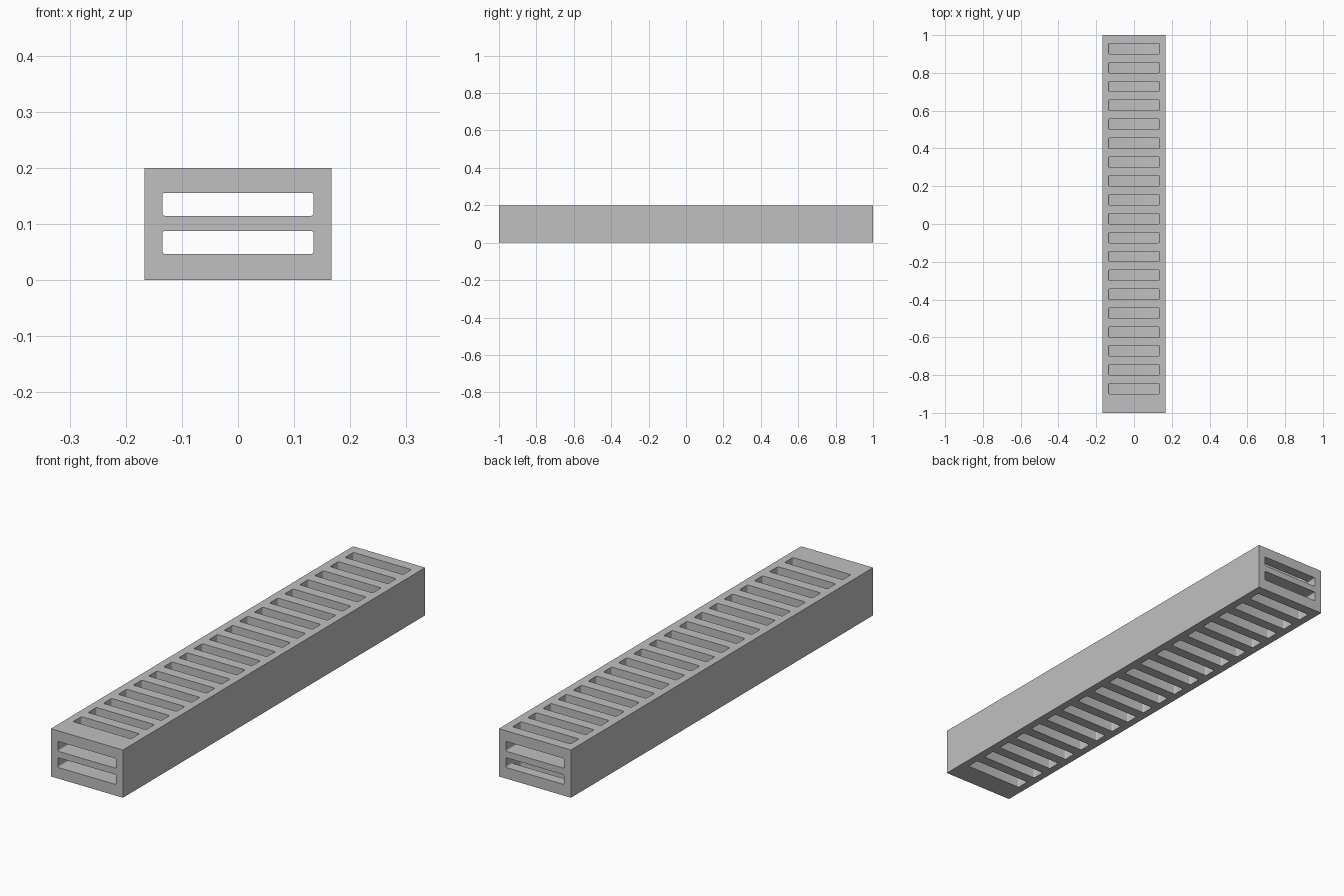
import bpy
import bmesh
import math
from mathutils import Matrix

cube = bpy.data.objects.get("Cube")
if cube:
    bpy.data.objects.remove(cube, do_unlink=True)

# Overall sizes
WIDTH, LENGTH, HEIGHT = 0.334, 2.0, 0.2
SLOT_HALF = 0.135
RADIUS = 0.005

grey = bpy.data.materials.new("light grey")
grey.use_nodes = True
colour = (0.527, 0.527, 0.527, 1)
grey.diffuse_color = colour
grey.node_tree.nodes["Principled BSDF"].inputs["Base Color"].default_value = colour


def make_object(name, bm):
    bmesh.ops.recalc_face_normals(bm, faces=bm.faces)
    mesh = bpy.data.meshes.new(name)
    bm.to_mesh(mesh)
    bm.free()
    mesh.materials.append(grey)
    obj = bpy.data.objects.new(name, mesh)
    bpy.context.collection.objects.link(obj)
    return obj


def add_rounded_bar(bm, half_w, half_h, depth, matrix):
    """Rounded rectangle in XY, extruded along Z, then placed by matrix."""
    steps = 4
    verts = []
    for corner, (sx, sy) in enumerate([(1, 1), (-1, 1), (-1, -1), (1, -1)]):
        for i in range(steps + 1):
            a = math.pi / 2 * (corner + i / steps)
            x = sx * (half_w - RADIUS) + RADIUS * math.cos(a)
            y = sy * (half_h - RADIUS) + RADIUS * math.sin(a)
            verts.append(bm.verts.new((x, y, -depth / 2)))
    face = bm.faces.new(verts)
    top = bmesh.ops.extrude_face_region(bm, geom=[face])["geom"]
    top = [v for v in top if isinstance(v, bmesh.types.BMVert)]
    bmesh.ops.translate(bm, verts=top, vec=(0, 0, depth))
    bmesh.ops.transform(bm, matrix=matrix, verts=verts + top)


def cut(target, cutter):
    mod = target.modifiers.new("cut", 'BOOLEAN')
    mod.operation = 'DIFFERENCE'
    mod.solver = 'EXACT'
    mod.object = cutter
    bpy.context.view_layer.objects.active = target
    bpy.ops.object.modifier_apply(modifier=mod.name)
    bpy.data.objects.remove(cutter, do_unlink=True)


# Solid block
bm = bmesh.new()
bmesh.ops.create_cube(bm, size=1, matrix=Matrix.Translation((0, 0, HEIGHT / 2))
                      @ Matrix.Diagonal((WIDTH, LENGTH, HEIGHT, 1)))
block = make_object("slotted_block", bm)

# Two channels running the full length
bm = bmesh.new()
for z in (0.067, 0.135):
    add_rounded_bar(bm, SLOT_HALF, 0.0205, LENGTH + 0.2,
                    Matrix.Translation((0, 0, z)) @ Matrix.Rotation(math.pi / 2, 4, 'X'))
cut(block, make_object("channel_cutter", bm))

# Rows of cross slots opening into the channels from above and below
bm = bmesh.new()
for i in range(19):
    y = 0.928 - 0.1 * i
    for z in (0.01, 0.19):
        add_rounded_bar(bm, SLOT_HALF - 0.0006, 0.0275, 0.11,
                        Matrix.Translation((0, y, z)))
cut(block, make_object("slot_cutter", bm))

# Smooth only the slot corners
bpy.ops.object.select_all(action='DESELECT')
block.select_set(True)
bpy.context.view_layer.objects.active = block
bpy.ops.object.shade_smooth_by_angle(angle=math.radians(30))
